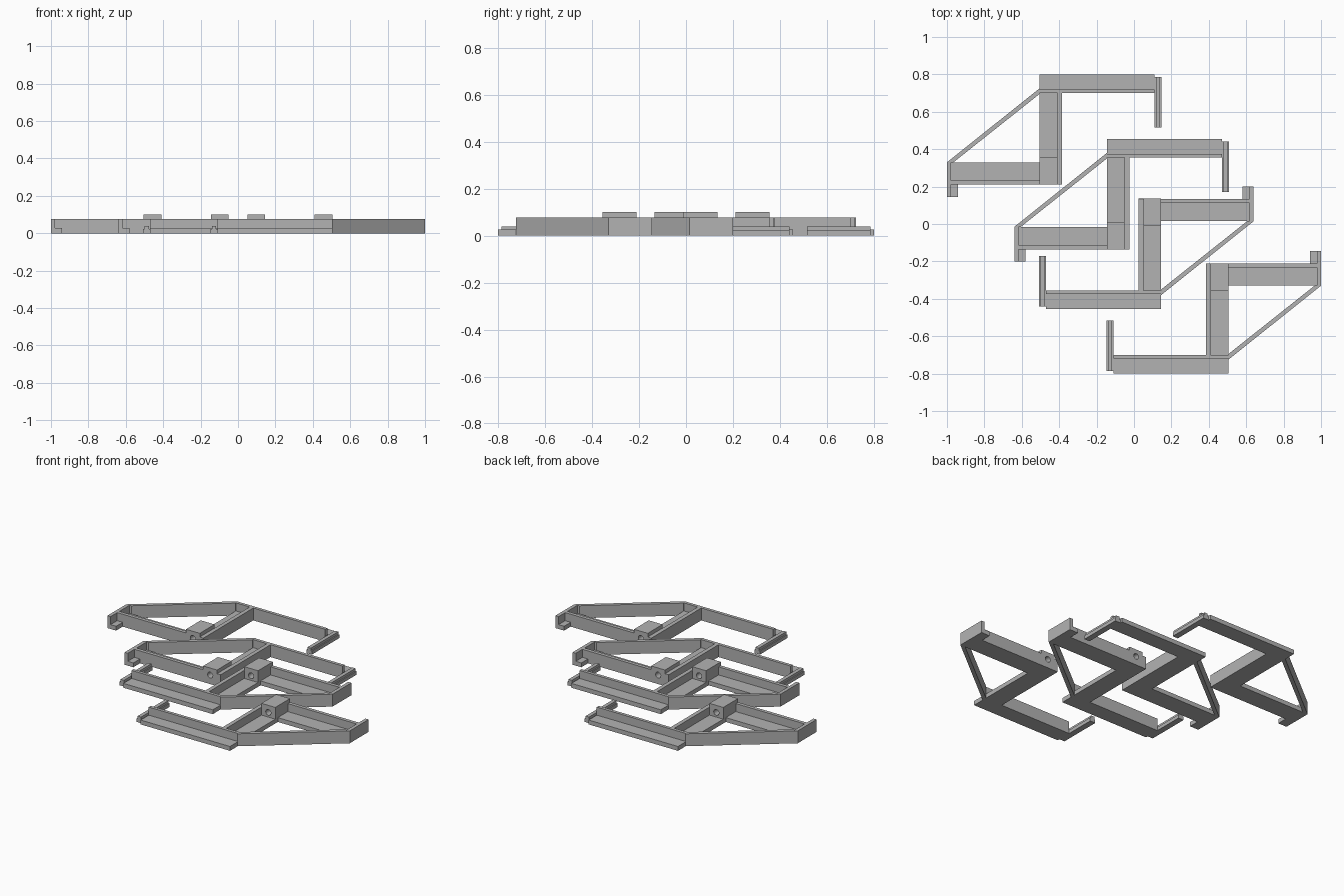
import bpy, bmesh, math
from mathutils import Matrix, Vector

if "Cube" in bpy.data.objects:
    bpy.data.objects.remove(bpy.data.objects["Cube"], do_unlink=True)

grey = bpy.data.materials.new("plain grey")
grey.use_nodes = True
colour = (0.45, 0.45, 0.45, 1)
grey.diffuse_color = colour
grey.node_tree.nodes["Principled BSDF"].inputs["Base Color"].default_value = colour

WALL, PLATE, BOSS = 0.077, 0.027, 0.1


def prism(outline, z0, z1):
    """Mesh made by extruding a flat outline upward."""
    bm = bmesh.new()
    face = bm.faces.new([bm.verts.new((x, y, z0)) for x, y in outline])
    top = bmesh.ops.extrude_face_region(bm, geom=[face])["geom"]
    bmesh.ops.translate(bm, vec=(0, 0, z1 - z0),
                        verts=[v for v in top if isinstance(v, bmesh.types.BMVert)])
    bmesh.ops.recalc_face_normals(bm, faces=bm.faces)
    mesh = bpy.data.meshes.new("part")
    bm.to_mesh(mesh)
    bm.free()
    mesh.materials.append(grey)
    return mesh


def box(x0, x1, y0, y1, z0, z1):
    return prism([(x0, y0), (x1, y0), (x1, y1), (x0, y1)], z0, z1)


def drilled(mesh, cutter):
    """Copy of the mesh with the pin hole cut through it."""
    ob = bpy.data.objects.new("drill_blank", mesh)
    bpy.context.collection.objects.link(ob)
    mod = ob.modifiers.new("pin hole", "BOOLEAN")
    mod.operation, mod.solver, mod.object = "DIFFERENCE", "EXACT", cutter
    deps = bpy.context.evaluated_depsgraph_get()
    result = bpy.data.meshes.new_from_object(ob.evaluated_get(deps))
    bpy.data.objects.remove(ob, do_unlink=True)
    return result


# Pin hole cutter, running front to back through the boss
bpy.ops.mesh.primitive_cylinder_add(vertices=24, radius=0.018, depth=0.4,
                                    location=(-0.457, 0.28, 0.056),
                                    rotation=(math.pi / 2, 0, 0))
cutter = bpy.context.object
cutter.name = "hole_cutter"
cutter.hide_render = True
cutter.data.materials.append(grey)

# Tall stepped wall: end tab, lower arm, upright and upper arm
wall = prism([(-1, .33), (-1, .145), (-.978, .145), (-.978, .21),
              (-.385, .21), (-.385, .70), (.11, .70), (.11, .72),
              (-.505, .72), (-.505, .70), (-.41, .70), (-.41, .232),
              (-.978, .232), (-.978, .33)], 0, WALL)
# Low plate filling the lower arm and the upright
plate = prism([(-.978, .232), (-.41, .232), (-.41, .70),
               (-.505, .70), (-.505, .33), (-.978, .33)], 0, PLATE)
brace = prism([(-1, .33), (-.978, .33), (-.965, .33), (-.505, .695),
               (-.505, .725)], 0, WALL)

parts = {
    "wall": drilled(wall, cutter),
    "plate": plate,
    "diagonal_brace": brace,
    "boss": drilled(box(-.505, -.41, .21, .355, PLATE, BOSS), cutter),
    "upper_flange": box(-.505, .11, .72, .80, 0, PLATE),
    "end_foot": box(-.978, -.94, .145, .21, 0, PLATE),
    "hook_base": box(.11, .147, .515, .785, 0, .022),
    "hook_ridge": box(.117, .14, .515, .785, .022, .038),
}
bpy.data.objects.remove(cutter, do_unlink=True)

# Two nested brackets, and the same pair turned half round
shift = Vector((0.36, -0.345, 0))
number = 0
for turn in (0, math.pi):
    for step in (0, 1):
        number += 1
        place = Matrix.Rotation(turn, 4, "Z") @ Matrix.Translation(shift * step)
        for name, mesh in parts.items():
            ob = bpy.data.objects.new(f"bracket_{number}_{name}", mesh)
            ob.matrix_world = place
            bpy.context.collection.objects.link(ob)
